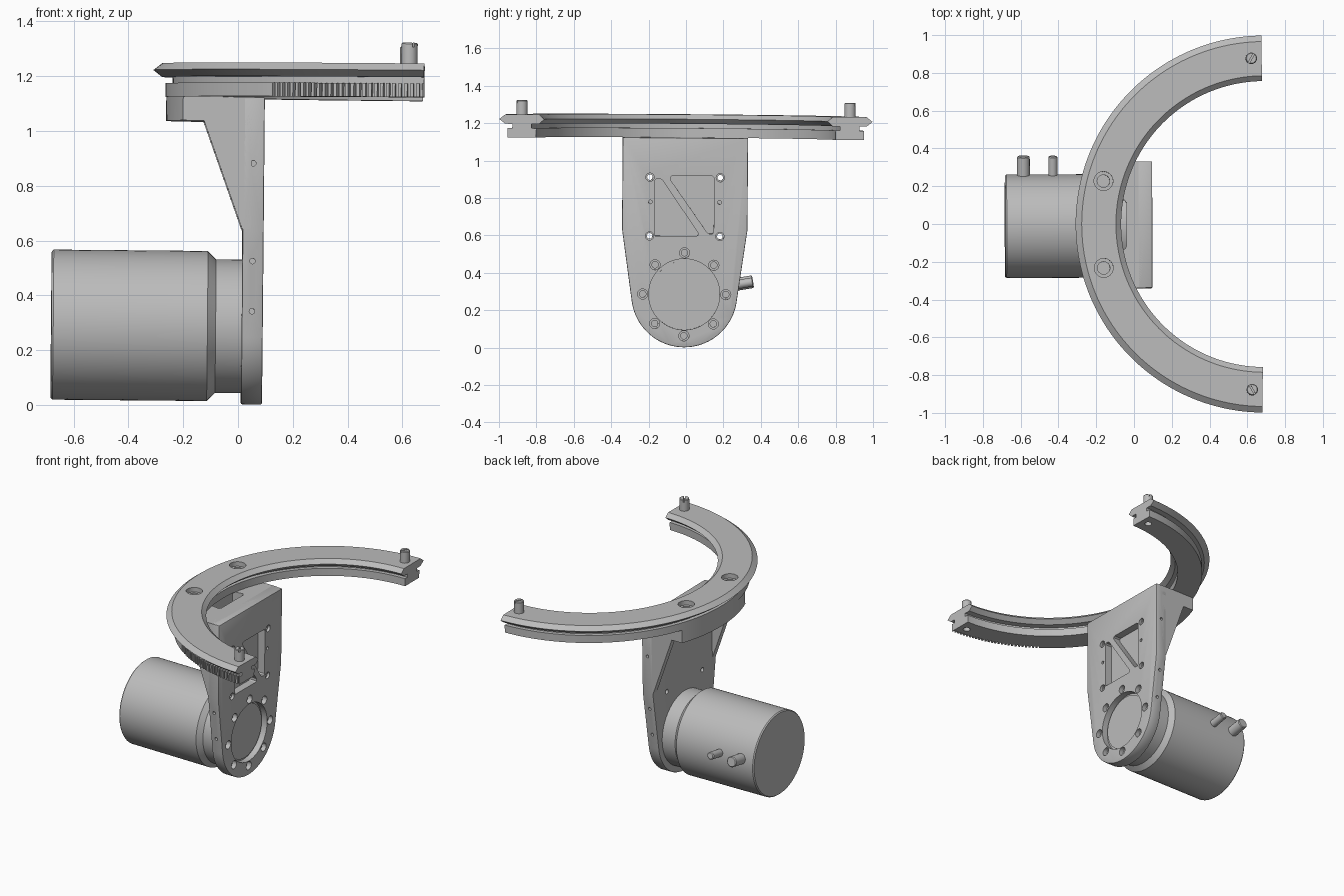
import bpy, bmesh, math
from mathutils import Vector, Matrix

if "Cube" in bpy.data.objects:
    bpy.data.objects.remove(bpy.data.objects["Cube"])

mat = bpy.data.materials.new("plain_grey")
mat.diffuse_color = (0.5, 0.5, 0.5, 1)
mat.use_nodes = True
mat.node_tree.nodes["Principled BSDF"].inputs["Base Color"].default_value = mat.diffuse_color
parts = []
CX, CZ = 0.678, 0.285          # ring centre x, motor axis height


def loft(bm, rings):
    """Skin a list of equal-length vertex loops and cap both ends."""
    vs = [[bm.verts.new(p) for p in r] for r in rings]
    n = len(vs[0])
    for a, b in zip(vs, vs[1:]):
        for i in range(n):
            bm.faces.new((a[i], a[(i + 1) % n], b[(i + 1) % n], b[i]))
    bm.faces.new(vs[0])
    bm.faces.new(vs[-1])


def turned(bm, p, d, steps, seg=32):
    """Turned solid from p along d; steps are (distance, radius)."""
    q = Vector(d).to_track_quat('Z', 'Y')
    loft(bm, [[Vector(p) + q @ Vector((r * math.cos(2 * math.pi * i / seg),
              r * math.sin(2 * math.pi * i / seg), h)) for i in range(seg)] for h, r in steps])


def prism(bm, pts, axis, lo, hi):
    """Extrude a 2D outline along x, y or z."""
    def at(p, k):
        q = list(p)
        q.insert(axis, k)
        return q
    loft(bm, [[at(p, k) for p in pts] for k in (lo, hi)])


def box(bm, lo, hi):
    prism(bm, [(lo[0], lo[1]), (hi[0], lo[1]), (hi[0], hi[1]), (lo[0], hi[1])], 2, lo[2], hi[2])


def make(name, bm, part=True):
    bmesh.ops.recalc_face_normals(bm, faces=bm.faces)
    me = bpy.data.meshes.new(name)
    bm.to_mesh(me)
    bm.free()
    ob = bpy.data.objects.new(name, me)
    bpy.context.collection.objects.link(ob)
    if part:
        me.materials.append(mat)
        parts.append(ob)
    return ob


def apply(ob, mod):
    bpy.context.view_layer.objects.active = ob
    bpy.ops.object.modifier_apply(modifier=mod.name)


def bevel(ob, w):
    m = ob.modifiers.new("bevel", 'BEVEL')
    m.width, m.segments, m.limit_method, m.angle_limit = w, 2, 'ANGLE', math.radians(40)
    apply(ob, m)


def cut(ob, bm):
    c = make("cutter", bm, False)
    c.hide_render = True
    m = ob.modifiers.new("cut", 'BOOLEAN')
    m.operation, m.object, m.solver = 'DIFFERENCE', c, 'EXACT'
    apply(ob, m)
    bpy.data.objects.remove(c)


# Motor body with stepped neck, and two connectors
bm = bmesh.new()
turned(bm, (-0.685, 0, CZ + 0.002), (1, 0, 0), [(0, 0.268), (0.007, 0.274), (0.57, 0.274),
       (0.6, 0.244), (0.7, 0.244)], 80)
make("motor_body", bm)
bm = bmesh.new()
a = math.radians(10)
for x, r in ((-0.588, 0.034), (-0.432, 0.024)):
    turned(bm, (x, 0, CZ), (0, math.cos(a), math.sin(a)), [(0.24, r), (0.37, r), (0.375, r - 0.005)])
make("motor_connectors", bm)

# Upright plate: straight sides, taper, round foot
R, W, TOP, KNEE = 0.283, 0.335, 1.122, 0.63
dz = KNEE - CZ
t0 = math.atan2(dz, W) - math.acos(R / math.hypot(W, dz))
arc = [t0 - (math.pi + 2 * t0) * i / 40 for i in range(41)]
outline = [(-W, KNEE), (-W, TOP), (W, TOP), (W, KNEE)]
outline += [(R * math.cos(t), CZ + R * math.sin(t)) for t in arc]
bm = bmesh.new()
prism(bm, outline, 0, 0.01, 0.087)
plate = make("upright_plate", bm)
bevel(plate, 0.005)

# Plate recess, bolt holes and triangular pockets
bm = bmesh.new()
turned(bm, (0.12, 0, CZ), (-1, 0, 0), [(0, 0.19), (0.073, 0.19)], 64)
for i in range(8):
    t = i * math.pi / 4
    turned(bm, (0.12, 0.222 * math.cos(t), CZ + 0.222 * math.sin(t)), (-1, 0, 0),
           [(0, 0.027), (0.063, 0.027), (0.063, 0.017), (0.085, 0.017)], 24)
for s in (-1, 1):
    for z in (0.596, 0.91):
        turned(bm, (0.12, s * 0.188, z), (-1, 0, 0),
               [(0, 0.022), (0.05, 0.022), (0.05, 0.015), (0.15, 0.015)], 24)
    turned(bm, (0.12, s * 0.185, 0.778), (-1, 0, 0), [(0, 0.01), (0.08, 0.01)], 16)
    for z, x in ((0.88, 0.047), (0.523, 0.047), (0.34, 0.047)):
        turned(bm, (x, s * 0.265, z), (0, s, 0), [(0, 0.01), (0.15, 0.01)], 16)
prism(bm, [(-0.16, 0.597), (-0.16, 0.895), (-0.152, 0.903), (-0.135, 0.903), (-0.122, 0.895),
           (0.071, 0.615), (0.071, 0.602), (0.062, 0.597)], 0, 0.037, 0.12)
prism(bm, [(-0.07, 0.918), (0.145, 0.918), (0.155, 0.908), (0.155, 0.62), (0.148, 0.61),
           (0.13, 0.61), (0.12, 0.616), (-0.077, 0.895), (-0.08, 0.91)], 0, 0.037, 0.12)
cut(plate, bm)

# Disc in the plate recess
bm = bmesh.new()
turned(bm, (0.03, 0, CZ), (1, 0, 0), [(0, 0.178), (0.025, 0.178)], 64)
make("shaft_cover", bm)

# Top flange with curved back edge and a slot
bm = bmesh.new()
RF = 0.95
tm = math.asin(W / RF)
pts = [(0.05, -W)]
pts += [(CX - RF * math.cos(t), RF * math.sin(t)) for t in (tm * (i / 12 - 1) for i in range(25))]
pts.append((0.05, W))
prism(bm, pts, 2, 1.035, TOP)
flange = make("top_flange", bm)
bm = bmesh.new()
prism(bm, [(-0.13, -0.12), (-0.06, -0.13), (-0.05, -0.115), (-0.05, 0.115), (-0.06, 0.13), (-0.13, 0.12)],
      2, 0.9, 1.2)
cut(flange, bm)

# Side gussets
for s, side in ((-1, "front"), (1, "back")):
    bm = bmesh.new()
    y = sorted((s * W, s * (W - 0.04)))
    prism(bm, [(0.04, 0.64), (0.008, 0.64), (-0.135, 1.036), (-0.135, 1.06), (0.04, 1.06)], 1, *y)
    make(side + "_gusset", bm)

# Half ring: double V rail, neck and gear band, swept as one section
section = [(0.757, 1.22), (0.785, 1.245), (0.966, 1.245), (0.998, 1.22), (0.966, 1.195),
           (0.928, 1.195), (0.928, 1.172), (0.953, 1.172), (0.953, 1.122), (0.80, 1.122),
           (0.80, 1.172), (0.825, 1.172), (0.825, 1.195), (0.785, 1.195)]
end = math.radians(89.3)
N = 96
bm = bmesh.new()
loft(bm, [[(CX - r * math.cos(t), r * math.sin(t), z) for r, z in section]
          for t in (end * (2 * i / N - 1) for i in range(N + 1))])
ring = make("half_ring_rail", bm)

# Gear tooth gaps on the front arm, screw wells and end holes
bm = bmesh.new()
for i in range(27):
    t = -math.radians(54 + i * 1.33)
    c, s = math.cos(t), math.sin(t)
    pts = [(CX - r * c - w * s, r * s - w * c) for r, w in
           ((0.933, -0.004), (0.933, 0.004), (0.98, 0.007), (0.98, -0.007))]
    prism(bm, pts, 2, 1.1, 1.178)
for s in (-1, 1):
    turned(bm, (-0.172, s * 0.23, 1.3), (0, 0, -1),
           [(0, 0.05), (0.085, 0.05), (0.085, 0.033), (0.15, 0.033)])
    turned(bm, (0.612, s * 0.877, 1.1), (0, 0, 1), [(0, 0.022), (0.06, 0.022)], 24)
cut(ring, bm)

# Slotted end pins
for s, side in ((-1, "front"), (1, "back")):
    bm = bmesh.new()
    turned(bm, (0.612, s * 0.877, 1.2), (0, 0, 1), [(0, 0.03), (0.117, 0.03), (0.121, 0.026)])
    pin = make(side + "_end_pin", bm)
    bm = bmesh.new()
    box(bm, (-0.05, -0.004, 1.305), (0.05, 0.004, 1.35))
    bmesh.ops.transform(bm, verts=bm.verts, matrix=Matrix.Translation((0.612, s * 0.877, 0))
                        @ Matrix.Rotation(math.radians(60 * s), 4, 'Z'))
    cut(pin, bm)

# The whole assembly leans very slightly
M = (Matrix.Translation((0, -0.012, 0)) @ Matrix.Rotation(-0.008, 4, 'X')
     @ Matrix.Rotation(0.009, 4, 'Y') @ Matrix.Rotation(0.003, 4, 'Z'))
for ob in parts:
    ob.data.transform(M)
    bpy.ops.object.select_all(action='DESELECT')
    ob.select_set(True)
    bpy.context.view_layer.objects.active = ob
    bpy.ops.object.shade_smooth_by_angle(angle=math.radians(25))
